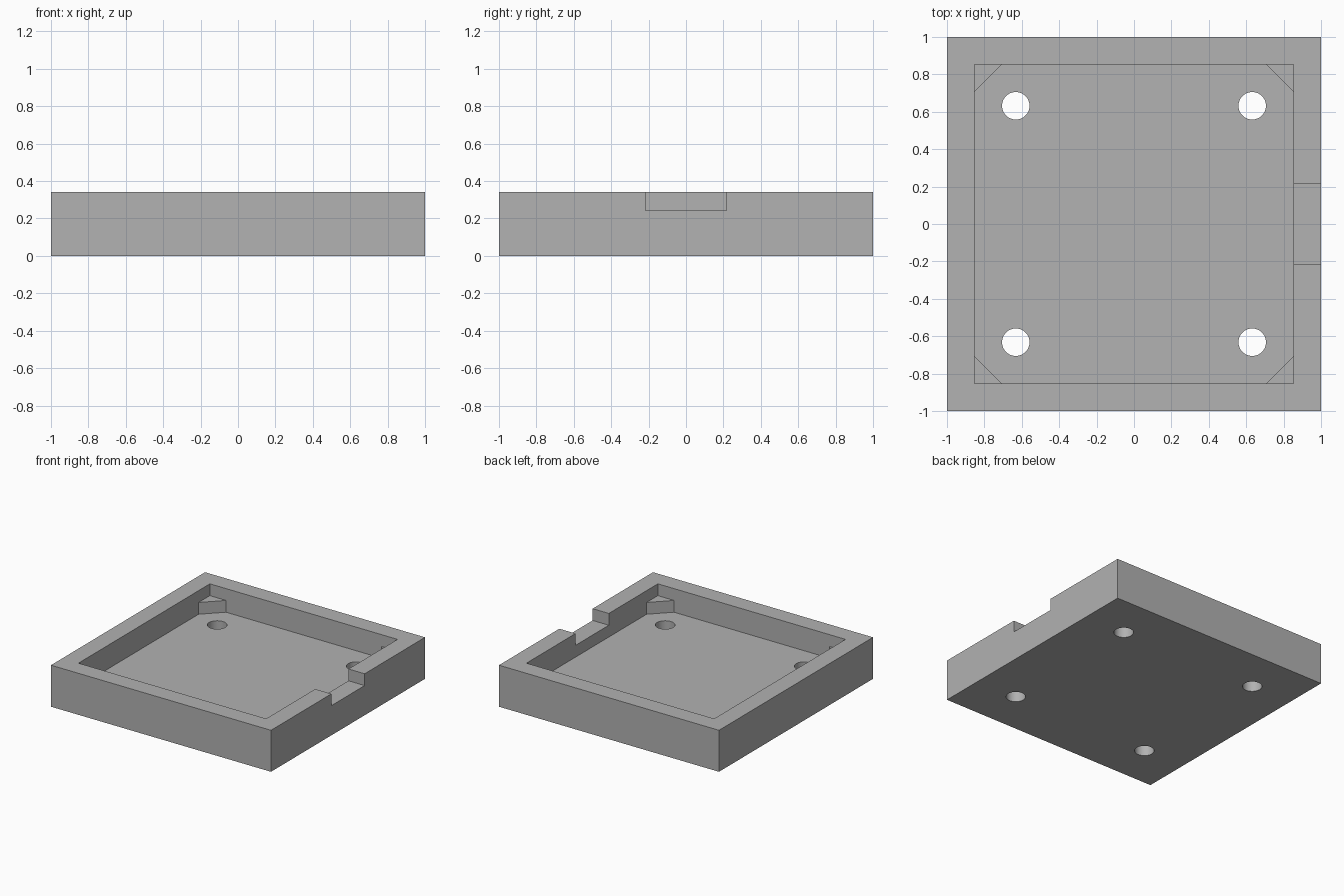
import bpy
import bmesh
from math import cos, sin, tau, radians

cube = bpy.data.objects.get("Cube")
if cube:
    bpy.data.objects.remove(cube, do_unlink=True)

TOP, LEDGE, FLOOR = 0.341, 0.244, 0.147
INNER, POST_LEG = 0.853, 0.147
HOLE_POS, HOLE_RADIUS, HOLE_SIDES = 0.632, 0.0735, 48

# Single grey colour
grey = bpy.data.materials.new("grey")
grey.use_nodes = True
colour = (0.445, 0.445, 0.445, 1)
grey.diffuse_color = colour
grey.node_tree.nodes["Principled BSDF"].inputs["Base Color"].default_value = colour


def prism(name, outline, low, high):
    """Extrude a flat outline between two heights."""
    bm = bmesh.new()
    base = bm.faces.new([bm.verts.new((x, y, low)) for x, y in outline])
    up = bmesh.ops.extrude_face_region(bm, geom=[base])["geom"]
    bmesh.ops.translate(bm, vec=(0, 0, high - low),
                        verts=[v for v in up if isinstance(v, bmesh.types.BMVert)])
    bmesh.ops.recalc_face_normals(bm, faces=bm.faces)
    mesh = bpy.data.meshes.new(name)
    bm.to_mesh(mesh)
    bm.free()
    mesh.materials.append(grey)
    obj = bpy.data.objects.new(name, mesh)
    bpy.context.collection.objects.link(obj)
    return obj


def rectangle(x0, x1, y0, y1):
    return [(x0, y0), (x1, y0), (x1, y1), (x0, y1)]


def combine(target, tool, operation):
    """Apply a boolean, then discard the helper solid."""
    tool.hide_render = True
    mod = target.modifiers.new(tool.name, "BOOLEAN")
    mod.object, mod.operation, mod.solver = tool, operation, "EXACT"
    bpy.context.view_layer.objects.active = target
    bpy.ops.object.modifier_apply(modifier=mod.name)
    bpy.data.objects.remove(tool, do_unlink=True)


# Open tray: solid block with a square pocket
tray = prism("tray", rectangle(-1, 1, -1, 1), 0, TOP)
pocket = prism("pocket", rectangle(-INNER, INNER, -INNER, INNER), FLOOR, TOP + 0.1)
combine(tray, pocket, "DIFFERENCE")

# Triangular corner rests, rooted in the walls and floor
root = INNER + 0.05
start = 2 * INNER - POST_LEG - root
for sx in (-1, 1):
    for sy in (-1, 1):
        corner = [(sx * root, sy * start), (sx * root, sy * root), (sx * start, sy * root)]
        combine(tray, prism("corner_rest", corner, FLOOR - 0.05, LEDGE), "UNION")

# Notch in the left wall
notch = prism("notch", rectangle(INNER - 0.1, 1.1, -0.216, 0.216), LEDGE, TOP + 0.1)
combine(tray, notch, "DIFFERENCE")

# Four through holes in the floor
for sx in (-1, 1):
    for sy in (-1, 1):
        ring = [(sx * HOLE_POS + HOLE_RADIUS * cos(tau * i / HOLE_SIDES),
                 sy * HOLE_POS + HOLE_RADIUS * sin(tau * i / HOLE_SIDES))
                for i in range(HOLE_SIDES)]
        combine(tray, prism("screw_hole", ring, -0.1, FLOOR + 0.05), "DIFFERENCE")

# Smooth hole walls, crisp edges elsewhere
bpy.ops.object.select_all(action="DESELECT")
tray.select_set(True)
bpy.context.view_layer.objects.active = tray
bpy.ops.object.shade_smooth_by_angle(angle=radians(30))
